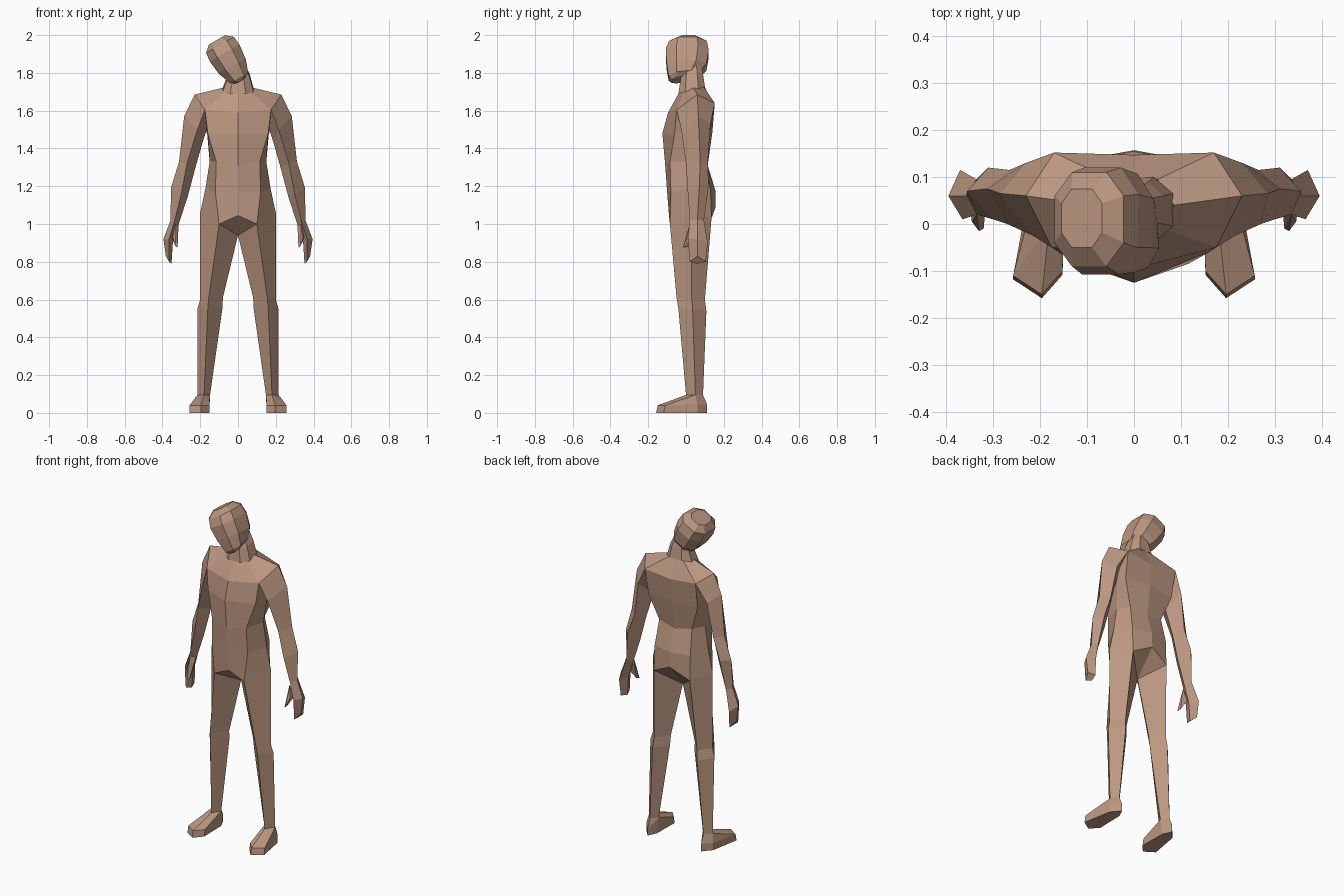
import bpy, bmesh, math
from mathutils import Matrix, Vector

if "Cube" in bpy.data.objects:
    bpy.data.objects.remove(bpy.data.objects["Cube"])

skin = bpy.data.materials.new("tan_skin")
skin.diffuse_color = (0.50, 0.31, 0.22, 1)
skin.use_nodes = True
skin.node_tree.nodes["Principled BSDF"].inputs["Base Color"].default_value = skin.diffuse_color


def finish(name, bm, mirror):
    """Turn a bmesh into a flat-shaded object, optionally mirrored across x."""
    bmesh.ops.recalc_face_normals(bm, faces=bm.faces)
    mesh = bpy.data.meshes.new(name)
    bm.to_mesh(mesh)
    bm.free()
    mesh.materials.append(skin)
    obj = bpy.data.objects.new(name, mesh)
    bpy.context.collection.objects.link(obj)
    if mirror:
        mod = obj.modifiers.new("mirror", 'MIRROR')
        mod.merge_threshold = 0.001
    return obj


def loft(name, rings, closed=True, cap_end=False, mirror=False, extra=None, flip=False):
    """Skin a list of equal-length rings; extra = (point, indices) fan on last ring."""
    bm = bmesh.new()
    rows = [[bm.verts.new(p) for p in ring] for ring in rings]
    n = len(rows[0])
    for a, b in zip(rows, rows[1:]):
        for i in range(n if closed else n - 1):
            j = (i + 1) % n
            bm.faces.new((a[i], a[j], b[j], b[i]))
    if cap_end:
        bm.faces.new(rows[-1])
    if extra:
        tip = bm.verts.new(extra[0])
        for i, j in extra[1]:
            bm.faces.new((rows[-1][i], rows[-1][j], tip))
    return finish(name, bm, mirror)


def hull(name, points, mirror=True):
    bm = bmesh.new()
    for p in points:
        bm.verts.new(p)
    bmesh.ops.convex_hull(bm, input=bm.verts)
    return finish(name, bm, mirror)


# Shared joints: hip ring and crotch
crotch = (0, .03, .94)
hip_front, hip_side, hip_back = (.10, -.085, 1.0), (.20, .03, 1.06), (.12, .135, 1.03)

# Torso: half rings from front centre round to back centre
torso = [
    [(0, -.04, 1.69), (.065, -.01, 1.70), (.085, .04, 1.72), (.05, .095, 1.725), (0, .10, 1.725)],
    [(0, -.095, 1.59), (.175, -.05, 1.605), (.23, .06, 1.685), (.17, .152, 1.64), (0, .147, 1.62)],
    [(0, -.125, 1.48), (.16, -.06, 1.48), (.165, .05, 1.50), (.165, .125, 1.48), (0, .14, 1.49)],
    [(0, -.11, 1.31), (.115, -.085, 1.33), (.15, .03, 1.33), (.11, .10, 1.33), (0, .115, 1.31)],
    [(0, -.10, 1.17), (.12, -.08, 1.17), (.172, .03, 1.19), (.12, .13, 1.18), (0, .155, 1.18)],
    [(0, -.09, 1.045), hip_front, hip_side, hip_back, (0, .157, 1.09)],
]
loft("torso", torso, closed=False, mirror=True, extra=(crotch, [(0, 1), (3, 4)]))

# Legs: four-sided rings (front, outer, back, inner)
ankle = [(.18, .0, .095), (.215, .05, .095), (.18, .09, .095), (.148, .05, .095)]
leg = [
    [hip_front, hip_side, hip_back, crotch],
    [(.155, -.05, .61), (.20, .03, .60), (.145, .10, .60), (.08, .03, .61)],
    [(.16, -.04, .55), (.215, .035, .55), (.15, .108, .54), (.083, .035, .55)],
    ankle,
]
loft("legs", leg, mirror=True)

# Feet: wedge with pointed toe
toe = [(.152, -.10), (.196, -.15), (.257, -.11)]
heel = [(.155, .06), (.18, .112), (.225, .06)]
hull("feet", ankle
     + [(x, y, .04) for x, y in toe] + [(x, y - .008, 0) for x, y in toe]
     + [(x, y, z) for x, y in heel for z in (0, .045)])

# Arms and hands: four-sided rings (outer, front, inner, back)
arm = [
    [(.23, .06, 1.685), (.175, -.05, 1.605), (.16, .05, 1.52), (.17, .152, 1.64)],
    [(.285, .065, 1.57), (.215, -.025, 1.50), (.185, .05, 1.44), (.23, .13, 1.53)],
    [(.312, .075, 1.33), (.27, .0, 1.32), (.225, .06, 1.30), (.265, .115, 1.32)],
    [(.355, .07, 1.19), (.30, .01, 1.16), (.265, .06, 1.15), (.31, .12, 1.20)],
    [(.357, .06, 1.02), (.335, .02, 1.02), (.31, .06, 1.01), (.335, .095, 1.02)],
    [(.395, .06, .92), (.365, .01, .92), (.345, .06, .90), (.37, .115, .90)],
    [(.382, .06, .83), (.365, .02, .80), (.352, .06, .79), (.365, .105, .80)],
]
loft("arms", arm, cap_end=True, mirror=True)
hull("thumbs", [(.335, .02, 1.0), (.315, .045, .99), (.35, .04, .93), (.345, .005, .93),
                (.322, .012, .93), (.33, -.015, .88), (.32, -.01, .875), (.325, .012, .88)])


def octagon(w, yf, yb, zf, zb, cx=0, k=.62):
    """Eight-sided ring whose height slopes from front to back."""
    pts = []
    for x, t in ((-.5, 0), (.5, 0), (1, .25), (1, .75), (.5, 1), (-.5, 1), (-1, .75), (-1, .25)):
        pts.append(Vector((cx + x * w, yf + t * (yb - yf), zf + t * (zb - zf))))
    return pts


# Neck: leans into the tilted head
neck = [octagon(.083, -.04, .10, 1.69, 1.725),
        octagon(.062, -.03, .09, 1.755, 1.79),
        octagon(.05, -.02, .08, 1.81, 1.84, cx=-.01)]
for ring, lean in zip(neck, (0, .2, .2)):
    for p in ring:
        p.z += lean * p.x
loft("neck", neck)

# Head: stacked octagons tilted to one side
head = [octagon(.035, -.075, .03, -.005, .02),
        octagon(.058, -.092, .07, .015, .035),
        octagon(.08, -.103, .107, .09, .08),
        octagon(.09, -.107, .12, .17, .16),
        octagon(.085, -.09, .11, .217, .217),
        octagon(.05, -.05, .075, .248, .248)]
tilt = Matrix.Translation((.013, 0, 1.76)) @ Matrix.Rotation(math.radians(-30), 4, 'Y')
head = [[tilt @ p for p in ring] for ring in head]
obj = loft("head", head, cap_end=True)
bm = bmesh.new()
bm.from_mesh(obj.data)
bmesh.ops.holes_fill(bm, edges=[e for e in bm.edges if e.is_boundary])
bmesh.ops.recalc_face_normals(bm, faces=bm.faces)
bm.to_mesh(obj.data)
bm.free()
